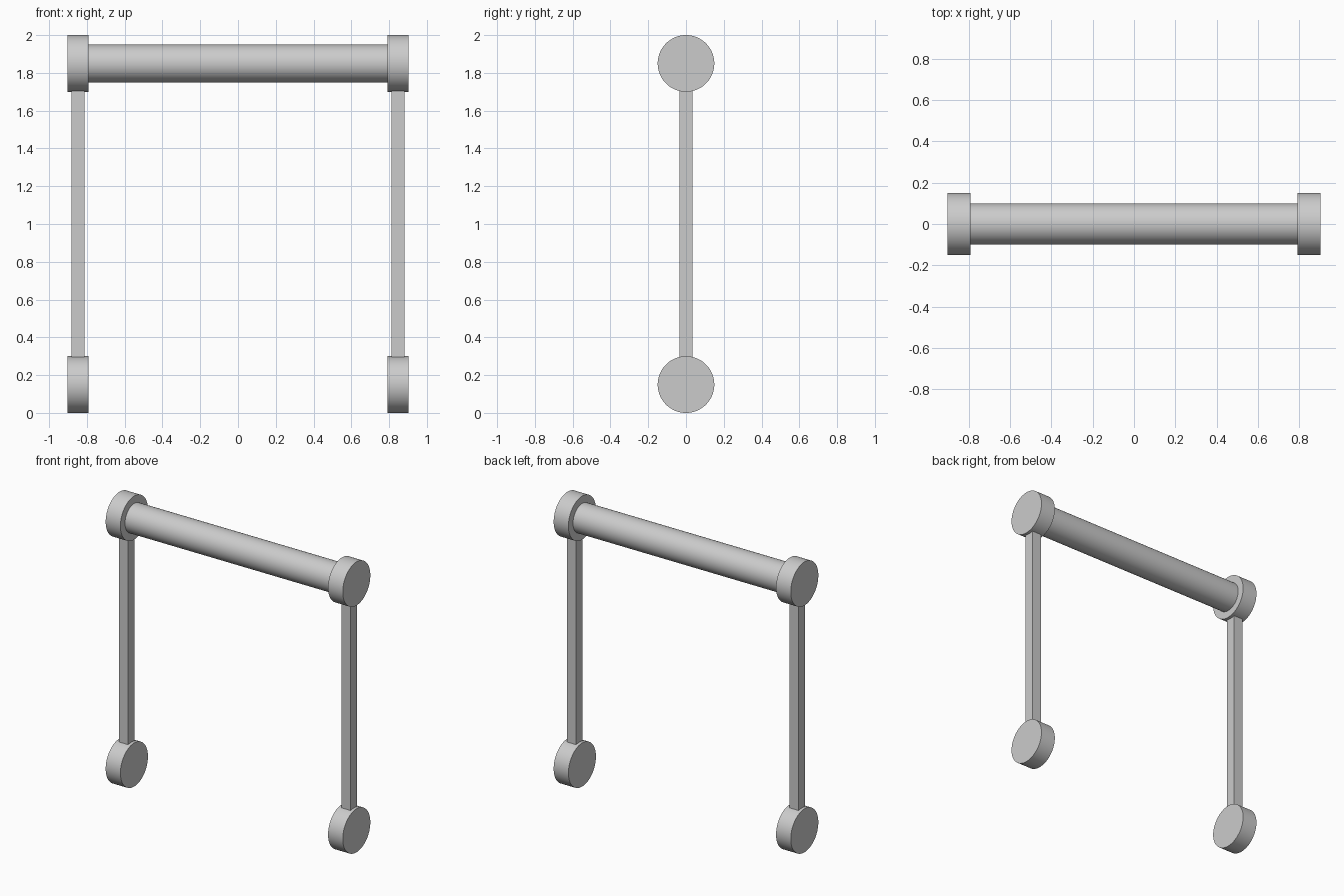
import bpy
from math import pi

if "Cube" in bpy.data.objects:
    bpy.data.objects.remove(bpy.data.objects["Cube"])

R = 0.15            # disc radius
X = 0.847           # side position
Z_LOW, Z_HIGH = 0.15, 1.85


def rod(name, x, z, radius, length):
    """Smooth cylinder lying along x."""
    bpy.ops.mesh.primitive_cylinder_add(vertices=64, radius=radius, depth=length,
                                        location=(x, 0, z), rotation=(0, pi / 2, 0))
    bpy.context.object.name = name
    bpy.ops.object.shade_smooth_by_angle()


# Crossbar between the upper discs
rod("crossbar", 0, Z_HIGH, 0.1, 1.6)

for side, s in (("left", -1), ("right", 1)):
    # End discs at the top and foot of each side
    rod(side + "_foot_disc", s * X, Z_LOW, R, 0.112)
    rod(side + "_top_disc", s * X, Z_HIGH, R, 0.112)

    # Square upright joining the two discs
    z0, z1 = Z_LOW + R - 0.01, Z_HIGH - R + 0.01
    bpy.ops.mesh.primitive_cube_add(size=1, location=(s * X, 0, (z0 + z1) / 2))
    post = bpy.context.object
    post.name = side + "_post"
    post.scale = (0.07, 0.07, z1 - z0)
    bpy.ops.object.transform_apply(location=False, rotation=False, scale=True)
